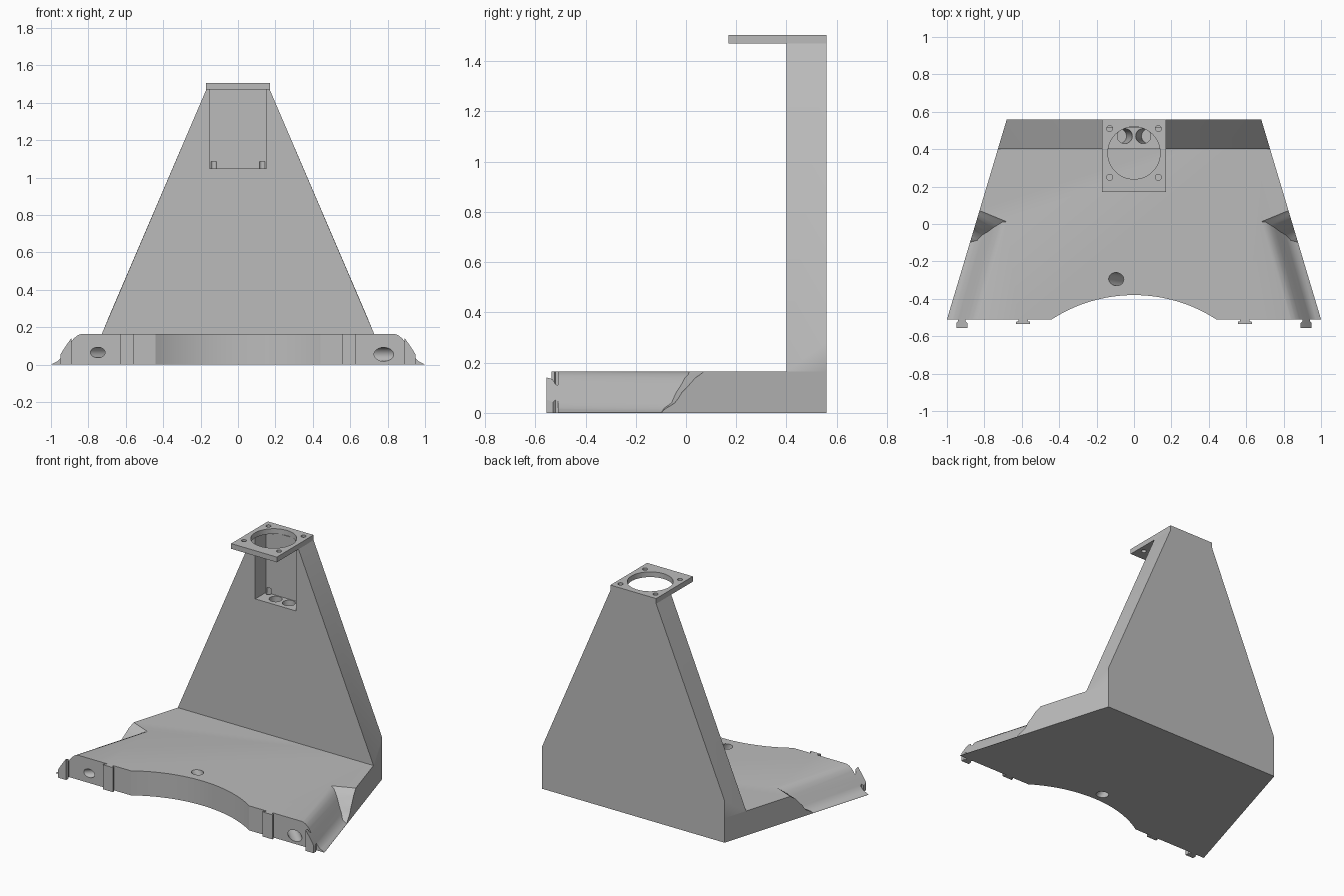
import bpy, bmesh, math
from mathutils import Vector

if "Cube" in bpy.data.objects:
    bpy.data.objects.remove(bpy.data.objects["Cube"], do_unlink=True)

grey = bpy.data.materials.new("plain_grey")
grey.use_nodes = True
colour = (0.5, 0.5, 0.5, 1)
grey.diffuse_color = colour
grey.node_tree.nodes["Principled BSDF"].inputs["Base Color"].default_value = colour

BASE_H, PLATE_Z, TOP_Z = 0.165, 1.47, 1.505
FRONT, BACK, WALL_FRONT = -0.51, 0.56, 0.40
SLOPE = 0.32 / (BACK - FRONT)


def make(name, bm):
    bmesh.ops.recalc_face_normals(bm, faces=bm.faces)
    mesh = bpy.data.meshes.new(name)
    bm.to_mesh(mesh)
    bm.free()
    ob = bpy.data.objects.new(name, mesh)
    bpy.context.collection.objects.link(ob)
    mesh.materials.append(grey)
    return ob


def prism(name, outline, z0, z1):
    bm = bmesh.new()
    face = bm.faces.new([bm.verts.new((x, y, z0)) for x, y in outline])
    new = bmesh.ops.extrude_face_region(bm, geom=[face])["geom"]
    verts = [v for v in new if isinstance(v, bmesh.types.BMVert)]
    bmesh.ops.translate(bm, verts=verts, vec=(0, 0, z1 - z0))
    return make(name, bm)


def box(name, x0, x1, y0, y1, z0, z1):
    return prism(name, [(x0, y0), (x1, y0), (x1, y1), (x0, y1)], z0, z1)


def drill(start, end, r, sides=40):
    a, b = Vector(start), Vector(end)
    bm = bmesh.new()
    bmesh.ops.create_cone(bm, cap_ends=True, segments=sides, radius1=r,
                          radius2=r, depth=(b - a).length)
    turn = (b - a).to_track_quat("Z", "Y").to_matrix().to_4x4()
    bm.transform(turn)
    bmesh.ops.translate(bm, verts=bm.verts, vec=(a + b) / 2)
    return make("drill", bm)


def cut(target, cutters):
    for cutter in cutters:
        cutter.hide_render = True
        mod = target.modifiers.new("cut", "BOOLEAN")
        mod.operation, mod.solver, mod.object = "DIFFERENCE", "EXACT", cutter
        bpy.context.view_layer.objects.active = target
        bpy.ops.object.modifier_apply(modifier=mod.name)
        bpy.data.objects.remove(cutter, do_unlink=True)


def finish(ob):
    bpy.ops.object.select_all(action="DESELECT")
    ob.select_set(True)
    bpy.context.view_layer.objects.active = ob
    bpy.ops.object.shade_smooth_by_angle(angle=math.radians(30))


def side_cove(s):
    # Concave scoop along one side of the base, fading out toward the back
    profile = [(1.012, -0.005, -0.10), (0.99, 0.006, -0.09), (0.965, 0.018, -0.07),
               (0.945, 0.04, -0.03), (0.92, 0.08, 0.0), (0.90, 0.11, 0.03),
               (0.88, 0.138, 0.055), (0.86, 0.155, 0.08), (0.835, 0.166, 0.095),
               (0.82, 0.2, 0.11)]
    bm = bmesh.new()
    rows = []
    for x, z, end in profile:
        inner_end = end - 0.5 * max(0, 1 - x)
        row = []
        for px, y in ((x, -0.7), (x, inner_end), (1.06, end), (1.06, -0.7)):
            row.append(bm.verts.new((s * (px - SLOPE * (y - FRONT)), y, z)))
        rows.append(row)
    for low, high in zip(rows, rows[1:]):
        for i in range(4):
            j = (i + 1) % 4
            bm.faces.new((low[i], low[j], high[j], high[i]))
    bm.faces.new(rows[0])
    bm.faces.new(rows[-1])
    bmesh.ops.triangulate(bm, faces=bm.faces)
    return make("cove_cutter", bm)


# Base slab: arched front edge with dovetail keys
arch_half, arch_rise, steps = 0.44, 0.13, 32
radius = (arch_half ** 2 + arch_rise ** 2) / (2 * arch_rise)
sweep = math.asin(arch_half / radius)
arch = []
for i in range(steps + 1):
    a = sweep * (2 * i / steps - 1)
    arch.append((radius * math.sin(a), FRONT + arch_rise - radius * (1 - math.cos(a))))
half = [(0.568, FRONT), (0.568, -0.52), (0.555, -0.523), (0.555, -0.535),
        (0.63, -0.535), (0.63, -0.523), (0.618, -0.52), (0.618, FRONT),
        (0.90, FRONT), (0.90, -0.52), (0.89, -0.53), (0.89, -0.555),
        (0.95, -0.555), (0.95, -0.53), (0.94, -0.52), (0.94, FRONT),
        (1.0, FRONT), (0.68, BACK)]
base = prism("base", arch + half + [(-x, y) for x, y in reversed(half)], 0, BASE_H)
cut(base, [side_cove(1), side_cove(-1),
           drill((-0.80, -0.56, 0.065), (-0.45, -0.21, 0.065), 0.028),
           drill((0.83, -0.56, 0.055), (0.45, -0.18, 0.055), 0.037),
           drill((-0.124, -0.29, 0.215), (0.029, -0.315, -0.05), 0.035)])
finish(base)

# Upright tapered wall, trimmed at its foot to the base outline
wall_bm = bmesh.new()
foot = 0.68 + SLOPE * (BACK - WALL_FRONT)
for s in (1, -1):
    for x, y, z in ((foot, WALL_FRONT, BASE_H), (0.68, BACK, BASE_H), (0.68, BACK, 0.28),
                    (0.17, WALL_FRONT, PLATE_Z), (0.17, BACK, PLATE_Z)):
        wall_bm.verts.new((s * x, y, z))
bmesh.ops.convex_hull(wall_bm, input=wall_bm.verts)
bmesh.ops.dissolve_limit(wall_bm, angle_limit=0.01, verts=wall_bm.verts, edges=wall_bm.edges)
wall = make("upright_wall", wall_bm)

# Open pocket with cable ducts and screw grooves
cutters = [box("pocket", -0.152, 0.152, 0.3, 0.515, 1.05, 1.6)]
for s in (1, -1):
    cutters.append(drill((s * 0.045, 0.47, 1.10), (s * 0.08, 0.47, 0.7), 0.04))
    cutters.append(drill((s * 0.13, 0.51, 1.085), (s * 0.13, 0.51, 0.98), 0.016, 20))
cut(wall, cutters)
finish(wall)

# Mounting plate with a round opening and four screw holes
plate = box("mounting_plate", -0.17, 0.17, 0.17, BACK, PLATE_Z, TOP_Z)
holes = [drill((0, 0.38, 1.4), (0, 0.38, 1.6), 0.14, 64)]
for x in (-0.13, 0.13):
    for y in (0.25, 0.51):
        holes.append(drill((x, y, 1.4), (x, y, 1.6), 0.016, 20))
cut(plate, holes)
finish(plate)
